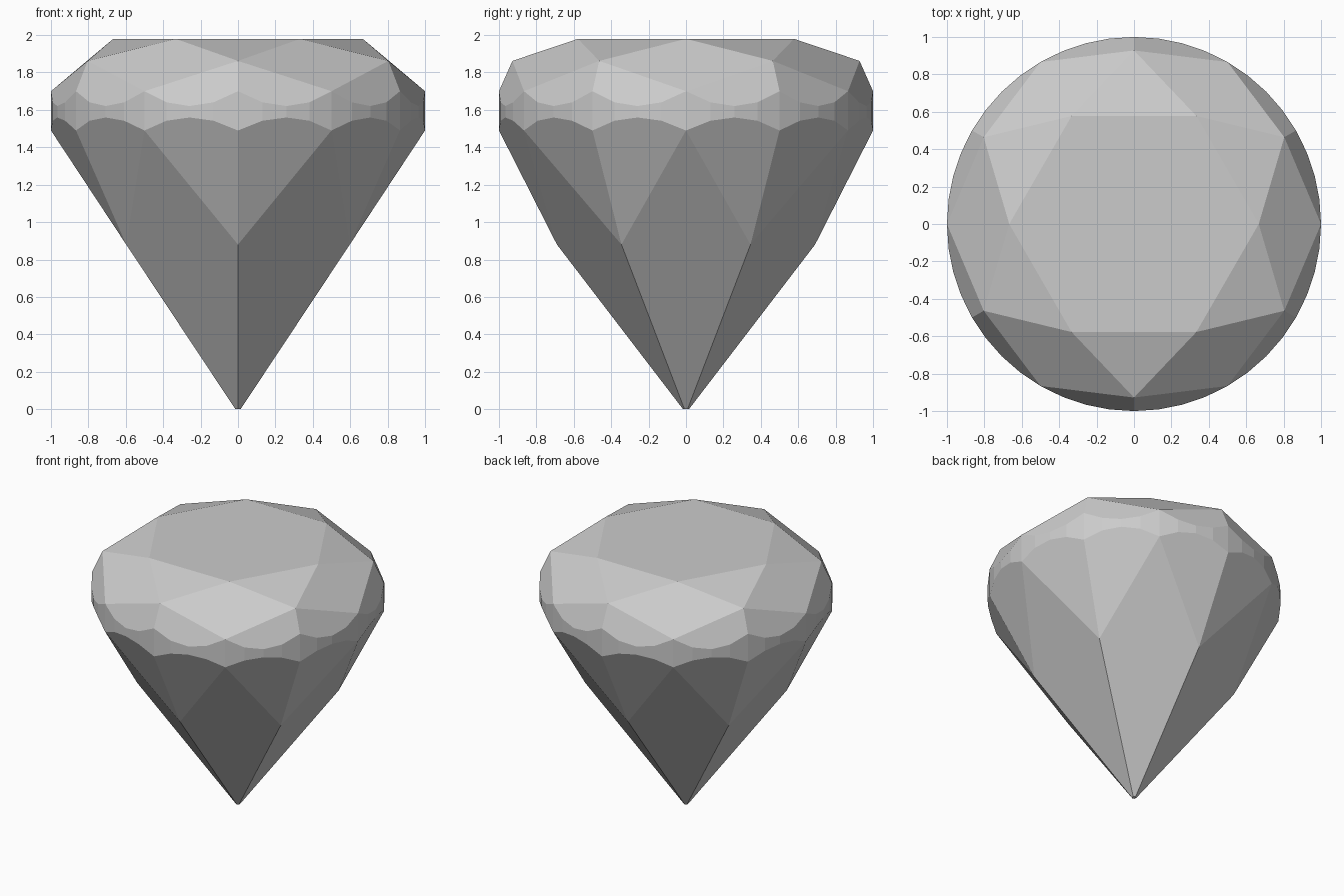
import bpy, bmesh
from math import cos, sin, radians
from mathutils import Vector

if "Cube" in bpy.data.objects:
    bpy.data.objects.remove(bpy.data.objects["Cube"])

SEG = 4             # girdle segments per half facet
N = 12 * SEG        # girdle segments in total

bm = bmesh.new()


def polar(deg, r, z):
    return Vector((r * cos(radians(deg)), r * sin(radians(deg)), z))


def ring(r, z, start):
    return [bm.verts.new(polar(start + 60 * k, r, z)) for k in range(6)]


def scalloped_edge(tip_r, tip_z, rim_z):
    """Rim of the unit cylinder where the twelve half facets cut it."""
    tip, a, b = polar(30, tip_r, tip_z), polar(0, 1, rim_z), polar(30, 1, rim_z)
    n = (a - tip).cross(b - tip)
    arc = []
    for i in range(SEG):
        p = polar(30 * i / SEG, 1, 0)
        arc.append(tip.z - (n.x * (p.x - tip.x) + n.y * (p.y - tip.y)) / n.z)
    arc.append(rim_z)
    verts = []
    for i in range(N):
        j = i % (2 * SEG)
        z = arc[min(j, 2 * SEG - j)]
        verts.append(bm.verts.new(polar(360 * i / N, 1, z)))
    return verts


# Rings of facet corners
table = ring(0.667, 1.98, 0)
star = ring(0.928, 1.862, 30)
upper = scalloped_edge(0.928, 1.862, 1.70)
lower = scalloped_edge(0.69, 0.88, 1.49)
pavilion = ring(0.69, 0.88, 30)
culet = ring(0.016, 0.0, 30)

# Table and culet
bm.faces.new(table)
bm.faces.new(culet[::-1])

for k in range(6):
    nxt, prev = (k + 1) % 6, (k - 1) % 6
    g = 2 * SEG * k
    # Crown: star facet and kite
    bm.faces.new((table[k], star[k], table[nxt]))
    bm.faces.new((table[k], star[prev], upper[g], star[k]))
    # Pavilion main facet
    bm.faces.new((culet[prev], culet[k], pavilion[k], lower[g], pavilion[prev]))
    # Half facets above and below the girdle
    for h in (g, g + SEG):
        idx = [(h + i) % N for i in range(SEG + 1)]
        bm.faces.new([star[k]] + [upper[i] for i in idx])
        bm.faces.new([pavilion[k]] + [lower[i] for i in reversed(idx)])

# Girdle band
for i in range(N):
    j = (i + 1) % N
    bm.faces.new((lower[i], lower[j], upper[j], upper[i]))

bmesh.ops.recalc_face_normals(bm, faces=bm.faces[:])
mesh = bpy.data.meshes.new("cut_gem")
bm.to_mesh(mesh)
bm.free()
gem = bpy.data.objects.new("cut_gem", mesh)
bpy.context.collection.objects.link(gem)
